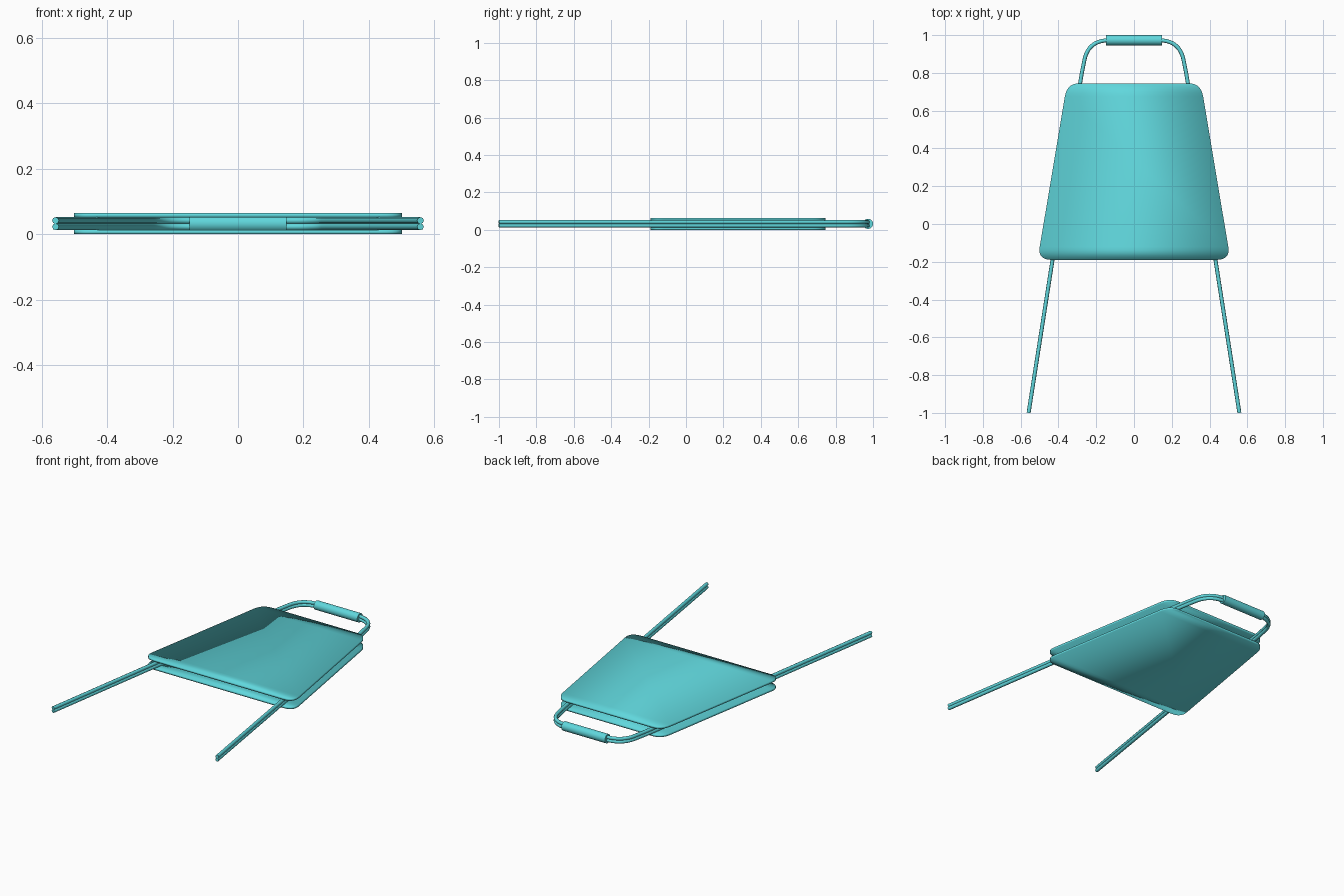
import bpy, bmesh, math
from mathutils import Vector

cube = bpy.data.objects.get("Cube")
if cube:
    bpy.data.objects.remove(cube, do_unlink=True)

teal = bpy.data.materials.new("teal")
teal.use_nodes = True
teal.diffuse_color = (0.117, 0.68, 0.72, 1)
teal.node_tree.nodes["Principled BSDF"].inputs["Base Color"].default_value = teal.diffuse_color

MID_Z = 0.032


def arc(a, ctrl, b, steps=7):
    """Rounded corner from a to b, pulled towards ctrl."""
    a, ctrl, b = Vector(a), Vector(ctrl), Vector(b)
    return [a * (1 - t) ** 2 + ctrl * 2 * t * (1 - t) + b * t * t
            for t in (i / steps for i in range(steps + 1))]


def panel(name, z0, z1):
    """Tapered plate with rounded corners, built as strips across its width."""
    side = arc((0.435, -0.19), (0.512, -0.19), (0.499, -0.12))
    side += arc((0.366, 0.675), (0.354, 0.745), (0.29, 0.745))
    bm = bmesh.new()
    rows = [[bm.verts.new((s * p.x, p.y, z)) for s, z in
             ((-1, z0), (1, z0), (1, z1), (-1, z1))] for p in side]
    for a, b in zip(rows, rows[1:]):
        for i in range(4):
            j = (i + 1) % 4
            bm.faces.new((a[i], a[j], b[j], b[i]))
    bm.faces.new(rows[0])
    bm.faces.new(rows[-1])
    bmesh.ops.recalc_face_normals(bm, faces=bm.faces)
    for f in bm.faces:
        f.smooth = True
    mesh = bpy.data.meshes.new(name)
    bm.to_mesh(mesh)
    bm.free()
    mesh.materials.append(teal)
    bpy.context.collection.objects.link(bpy.data.objects.new(name, mesh))


def frame_tube(name, z):
    """Bent tube: two splayed legs joined by the handle bow."""
    half = [Vector((0.558, -1)), Vector((0.278, 0.79))]
    half += arc((0.264, 0.86), (0.246, 0.973), (0.13, 0.973), 10)
    path = half + [Vector((-p.x, p.y)) for p in reversed(half)]
    curve = bpy.data.curves.new(name, "CURVE")
    curve.dimensions = "3D"
    curve.bevel_depth = 0.0105
    curve.bevel_resolution = 2
    curve.use_fill_caps = True
    spline = curve.splines.new("POLY")
    spline.points.add(len(path) - 1)
    for point, p in zip(spline.points, path):
        point.co = (p.x, p.y, z, 1)
    spline.use_smooth = True
    curve.materials.append(teal)
    ob = bpy.data.objects.new(name, curve)
    bpy.context.collection.objects.link(ob)
    bpy.ops.object.select_all(action="DESELECT")
    ob.select_set(True)
    bpy.context.view_layer.objects.active = ob
    bpy.ops.object.convert(target="MESH")
    bpy.ops.object.shade_smooth_by_angle(angle=math.radians(50))


# Two cover plates with the frame between them
panel("bottom_panel", 0, 0.013)
panel("top_panel", 0.051, 0.064)

# Stacked pair of frame tubes
frame_tube("lower_frame_tube", MID_Z - 0.0095)
frame_tube("upper_frame_tube", MID_Z + 0.0095)

# Handle grip
bpy.ops.mesh.primitive_cylinder_add(vertices=24, radius=0.027, depth=0.296,
                                    location=(0, 0.973, MID_Z),
                                    rotation=(0, math.pi / 2, 0))
grip = bpy.context.object
grip.name = "handle_grip"
grip.data.materials.append(teal)
bpy.ops.object.shade_smooth_by_angle(angle=math.radians(50))
